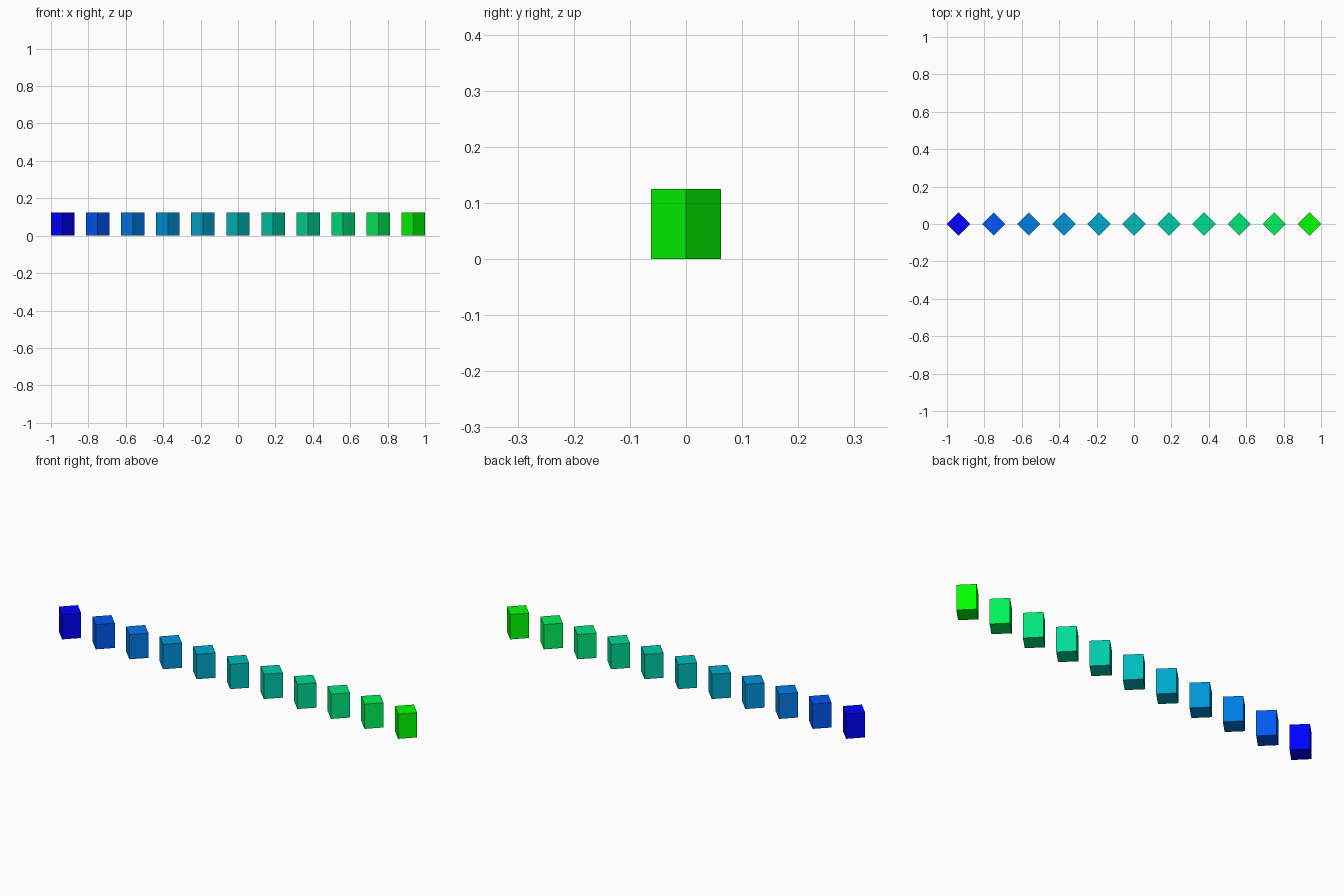
import bpy

if "Cube" in bpy.data.objects:
    bpy.data.objects.remove(bpy.data.objects["Cube"])

COUNT = 11
RADIUS = 0.0625      # half diagonal of each square post
HEIGHT = 0.125
SPACING = 0.1875


def make_post(i):
    # square post turned 45 degrees: a four-sided prism with corners on the axes
    x = (i - (COUNT - 1) / 2) * SPACING
    bpy.ops.mesh.primitive_cylinder_add(vertices=4, radius=RADIUS, depth=HEIGHT,
                                        location=(x, 0, HEIGHT / 2))
    post = bpy.context.object
    post.name = f"post_{i + 1:02d}"

    # blue to green gradient along the row
    t = i / (COUNT - 1)
    mat = bpy.data.materials.new(f"gradient_{i + 1:02d}")
    mat.diffuse_color = (0.0, t, 1.0 - t, 1.0)
    mat.use_nodes = True
    mat.node_tree.nodes["Principled BSDF"].inputs["Base Color"].default_value = mat.diffuse_color
    post.data.materials.append(mat)


# row of posts
for i in range(COUNT):
    make_post(i)
